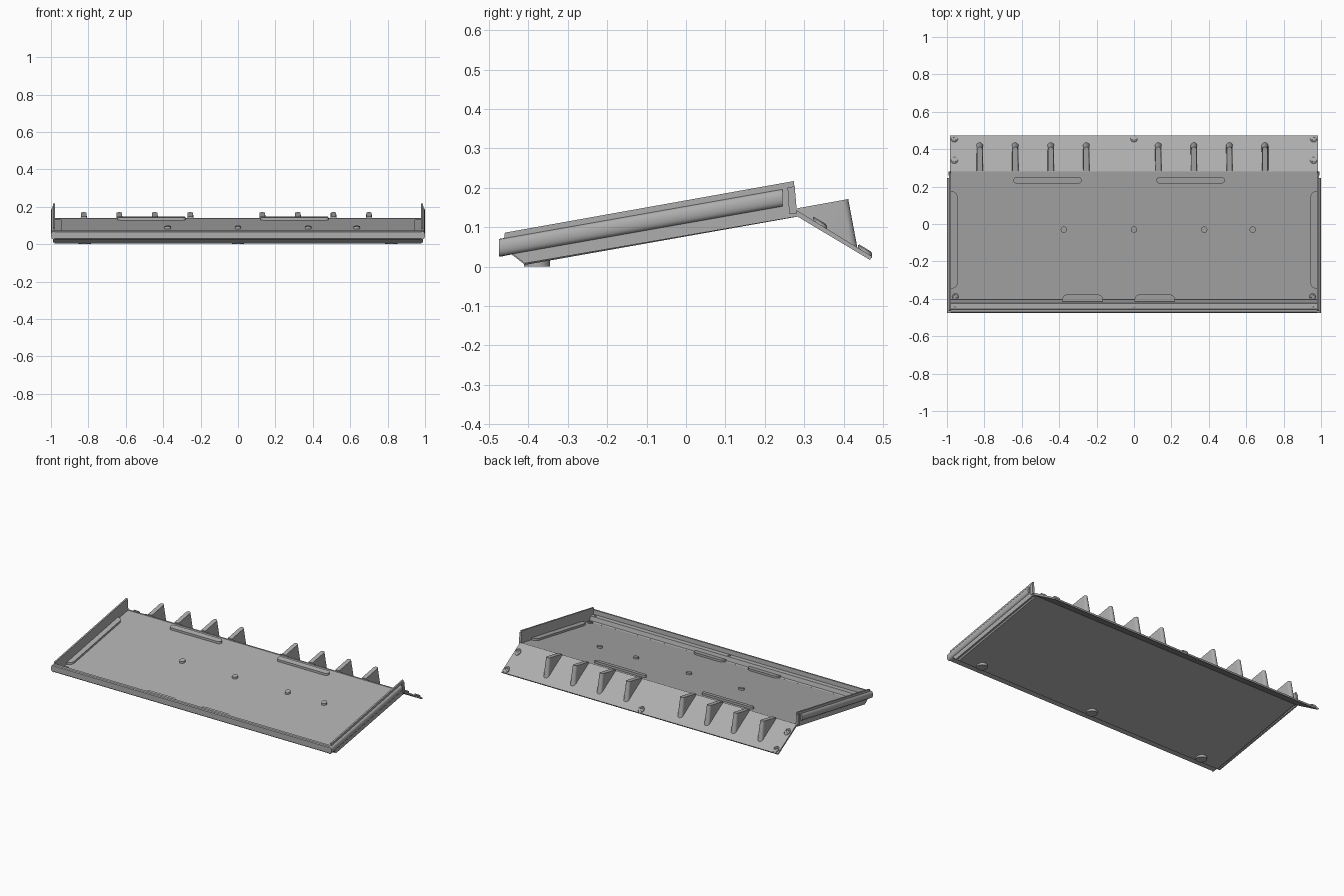
import bpy, bmesh, math

if "Cube" in bpy.data.objects:
    bpy.data.objects.remove(bpy.data.objects["Cube"])

SLOPE = 0.177
steel = bpy.data.materials.new("grey_steel")
steel.diffuse_color = (0.42, 0.42, 0.42, 1)
steel.use_nodes = True
steel.node_tree.nodes["Principled BSDF"].inputs["Base Color"].default_value = steel.diffuse_color


def floor_z(y):
    """Upper surface of the tilted tray floor."""
    return 0.017 + SLOPE * (y + 0.41)


def flap_z(y):
    """Upper surface of the rear flap."""
    return 0.141 - 0.61 * (y - 0.283)


def loft(name, loops, smooth=False, recess=0):
    """Skin matching point loops into a closed solid."""
    bm = bmesh.new()
    rings = [[bm.verts.new(p) for p in loop] for loop in loops]
    n = len(rings[0])
    for a, b in zip(rings, rings[1:]):
        for i in range(n):
            j = (i + 1) % n
            bm.faces.new((a[i], a[j], b[j], b[i]))
    bm.faces.new(rings[0][::-1])
    bm.faces.new(rings[-1])
    bmesh.ops.recalc_face_normals(bm, faces=bm.faces)
    me = bpy.data.meshes.new(name)
    bm.to_mesh(me)
    bm.free()
    ob = bpy.data.objects.new(name, me)
    bpy.context.collection.objects.link(ob)
    me.materials.append(steel)
    if smooth:
        bpy.ops.object.select_all(action='DESELECT')
        ob.select_set(True)
        bpy.context.view_layer.objects.active = ob
        bpy.ops.object.shade_smooth_by_angle(angle=math.radians(35))
    return ob


def extrude_x(name, profile, x0, x1):
    return loft(name, [[(x, y, z) for y, z in profile] for x in (x0, x1)])


def rounded(x0, x1, y0, y1, r, corners=(1, 1, 1, 1), steps=6):
    """Rectangle outline; corners flags: right-back, left-back, left-front, right-front."""
    pts = []
    centres = ((x1, y1, -1, -1), (x0, y1, 1, -1), (x0, y0, 1, 1), (x1, y0, -1, 1))
    for k, (cx, cy, sx, sy) in enumerate(centres):
        if not corners[k]:
            pts.append((cx, cy))
            continue
        for i in range(steps + 1):
            a = math.pi / 2 * (k + i / steps)
            pts.append((cx + sx * r + r * math.cos(a), cy + sy * r + r * math.sin(a)))
    return pts


def pad(name, outline, surf, h):
    """Raised shape that follows a sloping surface."""
    return loft(name, [[(x, y, surf(y) + d) for x, y in outline] for d in (-0.004, h)], True)


def circle(x, y, r, n=20):
    return [(x + r * math.cos(2 * math.pi * i / n), y + r * math.sin(2 * math.pi * i / n))
            for i in range(n)]


def screw(name, x, y, surf, r, h):
    """Round screw head with a sunken socket."""
    steps = ((r, -0.004), (r, h * 0.7), (r * 0.8, h), (r * 0.5, h), (r * 0.45, h * 0.3))
    loft(name, [[(px, py, surf(py) + d) for px, py in circle(x, y, k)] for k, d in steps], True)


# Tilted floor with chamfered underside edges
def floor_loop(w, front, d):
    return [(x, y, floor_z(y) + d) for x, y in
            ((-w, front), (w, front), (w, 0.281), (-w, 0.281))]


loft("tray_floor", [floor_loop(0.965, -0.408, -0.013), floor_loop(0.982, -0.42, 0)])

# Front: sloped step, ledge and upright lip in one folded section
extrude_x("front_lip", [(-0.405, 0.018), (-0.41, 0.005), (-0.443, 0.031), (-0.47, 0.025),
                        (-0.475, 0.03), (-0.475, 0.066), (-0.47, 0.071), (-0.457, 0.073),
                        (-0.455, 0.045), (-0.425, 0.045), (-0.418, 0.02)], -0.982, 0.982)

# Side walls with half-round outer rails and a rear flange
for s, side in ((-1, "left"), (1, "right")):
    extrude_x(side + "_wall", [(-0.474, 0.03), (-0.474, 0.069), (-0.462, 0.071), (-0.46, 0.086),
                               (0.274, 0.217), (0.282, 0.13), (0.27, 0.125), (-0.41, 0.008),
                               (-0.44, 0.032)], s * 0.978, s * 0.988)
    loops = []
    for y, z0, z1 in ((-0.475, 0.025, 0.07), (0.245, 0.152, 0.197)):
        ring = []
        for i in range(11):
            a = math.pi * i / 10
            ring.append((s * (0.98 + 0.02 * math.sin(a) ** 0.6), y,
                         (z0 + z1) / 2 - (z1 - z0) / 2 * math.cos(a)))
        loops.append(ring)
    loft(side + "_rail", loops, True)
    extrude_x(side + "_rear_flange", [(0.262, 0.135), (0.258, 0.2), (0.276, 0.204), (0.282, 0.135)],
              s * 0.98, s * 0.993)
    # Long rib beside the wall
    x0, x1 = sorted((s * 0.944, s * 0.98))
    flags = (0, 1, 1, 0) if s > 0 else (1, 0, 0, 1)
    pad(side + "_rib", rounded(x0, x1, -0.345, 0.175, 0.03, flags), floor_z, 0.013)

# Ribs on the floor
for i, (x0, x1) in enumerate(((-0.645, -0.28), (0.12, 0.485))):
    pad(f"rear_rib_{i}", rounded(x0, x1, 0.217, 0.25, 0.016), floor_z, 0.014)
for i, (x0, x1) in enumerate(((-0.385, -0.165), (0.003, 0.22))):
    pad(f"front_rib_{i}", rounded(x0, x1, -0.415, -0.377, 0.03, (1, 1, 0, 0)), floor_z, 0.013)

# Round studs
for i, x in enumerate((-0.375, 0, 0.375, 0.635)):
    pad(f"floor_stud_{i}", circle(x, -0.03, 0.017), floor_z, 0.012)

# Rear flap
extrude_x("rear_flap", [(0.272, 0.125), (0.278, 0.141), (0.284, 0.141), (0.473, flap_z(0.473)),
                        (0.467, 0.017), (0.283, 0.127)], -0.985, 0.985)

# Upright fins on the flap, tapered and rounded at the back
for i, x in enumerate((-0.825, -0.635, -0.445, -0.255, 0.13, 0.32, 0.51, 0.70)):
    low = rounded(x - 0.018, x + 0.018, 0.283, 0.436, 0.0179, (1, 1, 0, 0))
    top = rounded(x - 0.014, x + 0.014, 0.283, 0.412, 0.0139, (1, 1, 0, 0))
    loft(f"fin_{i}", [[(px, py, flap_z(py) - 0.004) for px, py in low],
                      [(px, py, 0.148 + 0.18 * (py - 0.283)) for px, py in top]], True)

# Screws on flap, floor and front ledge
for i, (x, y) in enumerate(((-0.96, 0.455), (0, 0.455), (0.96, 0.455), (-0.96, 0.34), (0.96, 0.34))):
    screw(f"flap_screw_{i}", x, y, flap_z, 0.018, 0.011)
for i, x in enumerate((-0.955, 0.955)):
    screw(f"floor_screw_{i}", x, -0.388, floor_z, 0.017, 0.009)
for i, x in enumerate((-0.955, 0, 0.955)):
    screw(f"ledge_screw_{i}", x, -0.44, lambda y: 0.045, 0.009, 0.004)

# Flat round feet under the front edge
for i, x in enumerate((-0.82, 0, 0.82)):
    loft(f"foot_{i}", [[(px, py, 0) for px, py in circle(x, -0.378, 0.033, 28)],
                       [(px, py, floor_z(py) - 0.006) for px, py in circle(x, -0.378, 0.033, 28)]], True)
